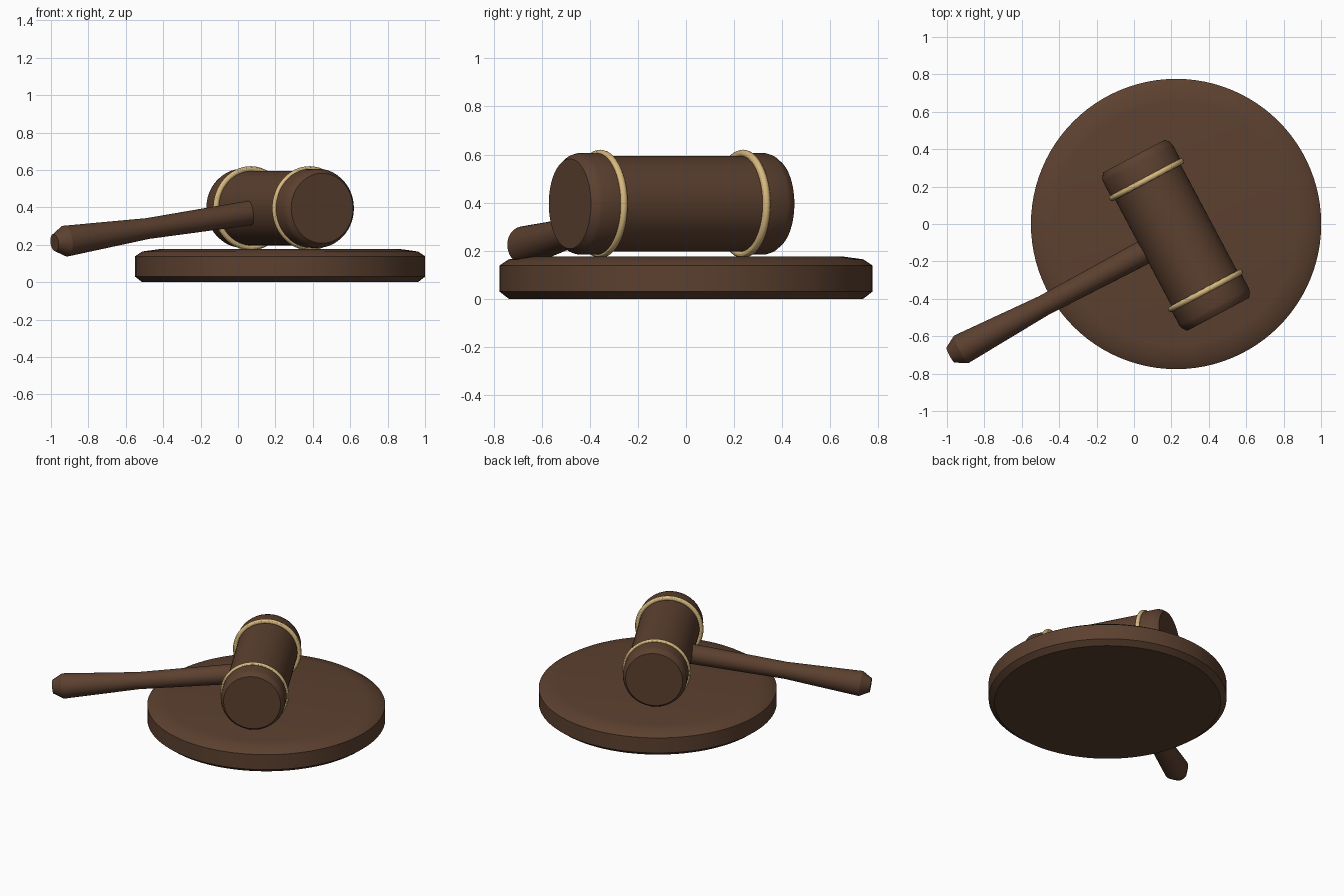
import bpy
import bmesh
import math
from mathutils import Vector

if "Cube" in bpy.data.objects:
    bpy.data.objects.remove(bpy.data.objects["Cube"], do_unlink=True)


def material(name, colour):
    mat = bpy.data.materials.new(name)
    mat.use_nodes = True
    mat.diffuse_color = colour
    mat.node_tree.nodes["Principled BSDF"].inputs["Base Color"].default_value = colour
    return mat


WOOD = material("dark brown wood", (0.107, 0.052, 0.029, 1))
BRASS = material("pale brass", (0.68, 0.48, 0.21, 1))


def finish(obj, name, mat):
    obj.name = name
    obj.data.materials.append(mat)
    bpy.ops.object.select_all(action="DESELECT")
    obj.select_set(True)
    bpy.context.view_layer.objects.active = obj
    bpy.ops.object.shade_smooth_by_angle(angle=math.radians(30))


def lathe(name, profile, origin, axis, mat, steps=64):
    """Turn a (radius, height) profile around an axis through origin."""
    bm = bmesh.new()
    verts = [bm.verts.new((r, 0, h)) for r, h in profile]
    edges = [bm.edges.new(pair) for pair in zip(verts, verts[1:])]
    bmesh.ops.spin(bm, geom=verts + edges, cent=(0, 0, 0), axis=(0, 0, 1),
                   angle=math.tau, steps=steps)
    bmesh.ops.remove_doubles(bm, verts=bm.verts, dist=0.0001)
    bmesh.ops.recalc_face_normals(bm, faces=bm.faces)
    mesh = bpy.data.meshes.new(name)
    bm.to_mesh(mesh)
    bm.free()
    obj = bpy.data.objects.new(name, mesh)
    bpy.context.collection.objects.link(obj)
    obj.location = origin
    obj.rotation_mode = "QUATERNION"
    obj.rotation_quaternion = axis.to_track_quat("Z", "Y")
    finish(obj, name, mat)


UP = Vector((0, 0, 1))
centre = Vector((0.225, -0.06, 0.395))
head_axis = Vector((0.469, -0.883, 0)).normalized()
handle_axis = Vector((-0.883, -0.469, -0.135)).normalized()

# Sounding block with eased edges
lathe("sounding_block",
      [(0, 0), (0.737, 0), (0.776, 0.03), (0.776, 0.138),
       (0.737, 0.164), (0.65, 0.176), (0, 0.176)],
      Vector((0.225, 0, 0)), UP, WOOD, 96)

# Barrel of the mallet head
lathe("head_barrel", [(0, -0.34), (0.199, -0.34), (0.199, 0.34), (0, 0.34)],
      centre, head_axis, WOOD)

# Striking caps and brass rings at both ends
for side, label in ((1, "front"), (-1, "back")):
    axis = head_axis * side
    lathe(label + "_cap",
          [(0, 0.336), (0.211, 0.336), (0.211, 0.435), (0.205, 0.455),
           (0.187, 0.479), (0, 0.479)],
          centre, axis, WOOD)
    bpy.ops.mesh.primitive_torus_add(
        major_radius=0.209, minor_radius=0.016,
        major_segments=64, minor_segments=12,
        location=centre + axis * 0.336,
        rotation=axis.to_track_quat("Z", "Y").to_euler())
    finish(bpy.context.object, label + "_ring", BRASS)

# Handle, slim in the middle and flared at the grip
lathe("handle",
      [(0, 0.1), (0.066, 0.1), (0.065, 0.25), (0.056, 0.81),
       (0.083, 1.312), (0.046, 1.378), (0, 1.378)],
      centre, handle_axis, WOOD, 48)
